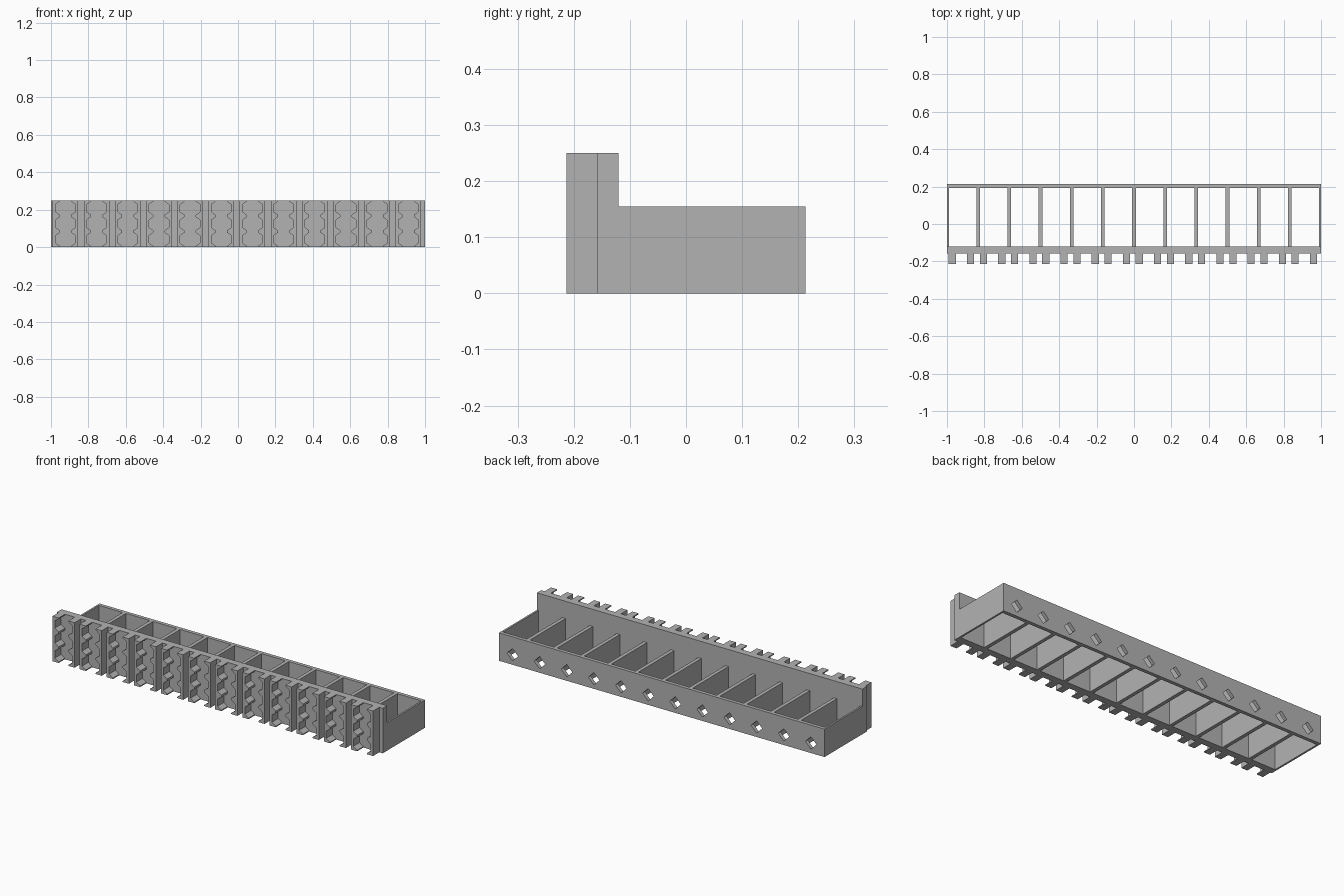
import bpy, bmesh, math
from mathutils import Matrix

cube = bpy.data.objects.get("Cube")
if cube:
    bpy.data.objects.remove(cube, do_unlink=True)

CELLS, PITCH = 12, 1 / 6
WALL_H, PLATE_H = 0.155, 0.25
FRONT, PLATE_FRONT, PLATE_BACK, BACK = -0.213, -0.158, -0.12, 0.213

grey = bpy.data.materials.new("plain grey")
grey.use_nodes = True
grey.diffuse_color = (0.45, 0.45, 0.45, 1)
grey.node_tree.nodes["Principled BSDF"].inputs["Base Color"].default_value = grey.diffuse_color


def finish(name, bm):
    bmesh.ops.recalc_face_normals(bm, faces=bm.faces[:])
    mesh = bpy.data.meshes.new(name)
    bm.to_mesh(mesh)
    bm.free()
    mesh.materials.append(grey)
    obj = bpy.data.objects.new(name, mesh)
    bpy.context.collection.objects.link(obj)
    return obj


def box(name, x0, x1, y0, y1, z0, z1):
    bm = bmesh.new()
    bmesh.ops.create_cube(bm, size=1)
    bmesh.ops.scale(bm, vec=(x1 - x0, y1 - y0, z1 - z0), verts=bm.verts)
    bmesh.ops.translate(bm, vec=((x0 + x1) / 2, (y0 + y1) / 2, (z0 + z1) / 2), verts=bm.verts)
    return finish(name, bm)


def extrude_profile(bm, points, y0, y1):
    # Sweep an x-z outline along y
    face = bm.faces.new([bm.verts.new((x, y0, z)) for x, z in points])
    new = bmesh.ops.extrude_face_region(bm, geom=[face])["geom"]
    bmesh.ops.translate(bm, vec=(0, y1 - y0, 0),
                        verts=[v for v in new if isinstance(v, bmesh.types.BMVert)])


# Tray walls and tall front plate
box("front_plate", -1, 1, PLATE_FRONT, PLATE_BACK, 0, PLATE_H)
box("right_end_wall", -1, -0.99, PLATE_BACK, BACK - 0.02, 0, WALL_H)
box("left_end_wall", 0.99, 1, PLATE_BACK, BACK - 0.02, 0, WALL_H)
for i in range(1, CELLS):
    x = -1 + i * PITCH
    box(f"divider_{i}", x - 0.01, x + 0.01, PLATE_BACK, BACK - 0.02, 0, WALL_H)

# Back wall with a diamond hole for each compartment
back_wall = box("back_wall", -1, 1, BACK - 0.02, BACK, 0, WALL_H)
bm = bmesh.new()
for i in range(CELLS):
    x = -1 + (i + 0.5) * PITCH
    diamond = [(x + 0.034 * math.cos(a * math.pi / 2), 0.056 + 0.034 * math.sin(a * math.pi / 2))
               for a in range(4)]
    extrude_profile(bm, diamond, BACK - 0.05, BACK + 0.05)
cutter = finish("hole_cutter", bm)
cutter.hide_render = True
cutter.hide_viewport = True
cutter.display_type = 'WIRE'
cut = back_wall.modifiers.new("diamond_holes", 'BOOLEAN')
cut.operation = 'DIFFERENCE'
cut.solver = 'EXACT'
cut.object = cutter

# Paired mounting rails with scalloped inner edges
NARROW, WIDE, OUTER, LOBES = 0.03, 0.053, 0.068, 3
step = PLATE_H / LOBES
inner = [(NARROW, 0)]
for k in range(LOBES):
    c = (k + 0.5) * step
    inner += [(NARROW, c - 0.036), (WIDE, c - 0.02), (WIDE, c + 0.02), (NARROW, c + 0.036)]
inner.append((NARROW, PLATE_H))
outline = inner + [(OUTER, PLATE_H), (OUTER, 0)]
for i in range(CELLS):
    centre = -1 + (i + 0.5) * PITCH - 0.006
    for side, label in ((-1, "right"), (1, "left")):
        bm = bmesh.new()
        extrude_profile(bm, [(centre + side * x, z) for x, z in outline], FRONT, PLATE_FRONT)
        finish(f"{label}_rail_{i + 1}", bm)
